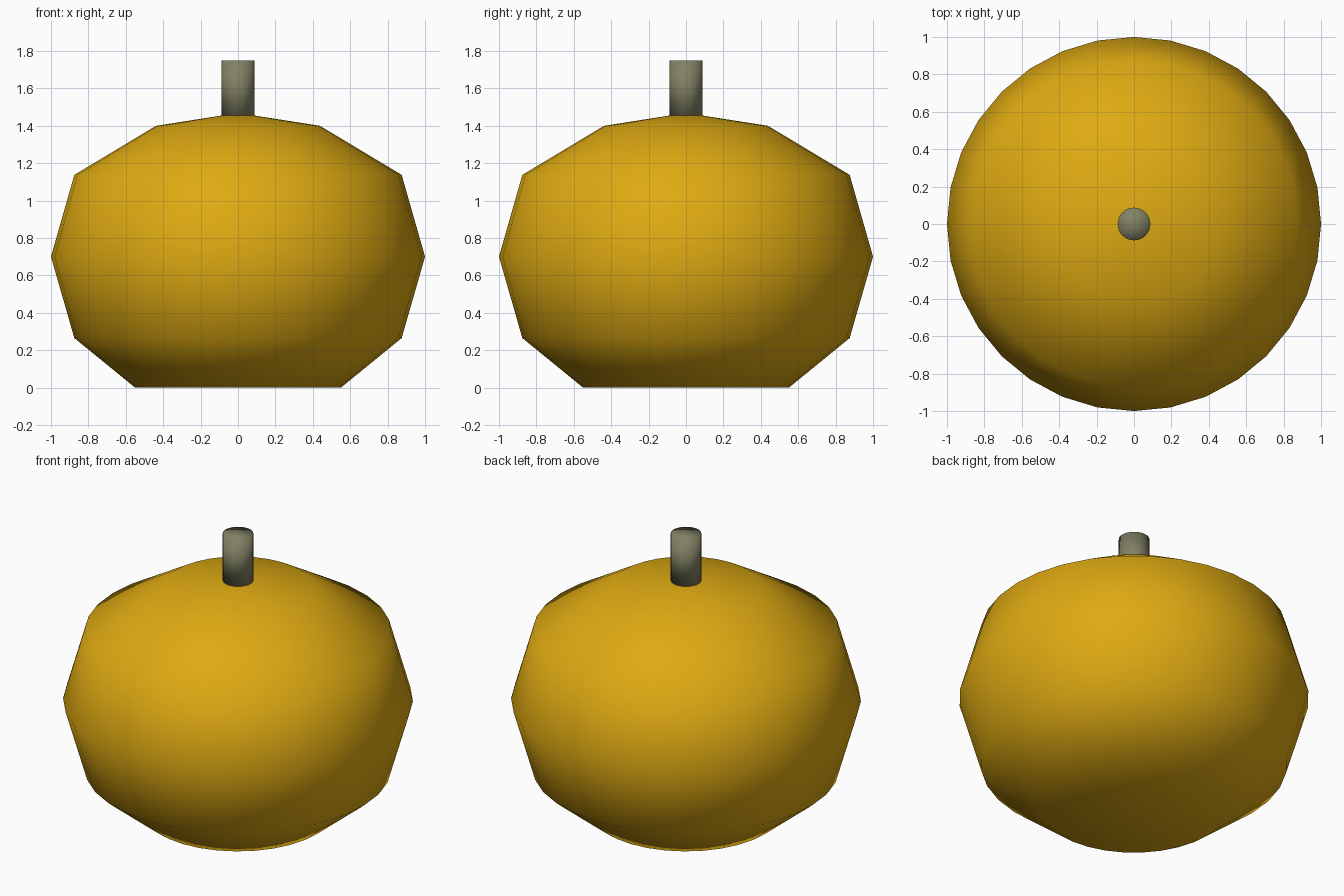
import bpy, bmesh, math

if "Cube" in bpy.data.objects:
    bpy.data.objects.remove(bpy.data.objects["Cube"])


def material(name, color):
    m = bpy.data.materials.new(name)
    m.diffuse_color = color
    m.use_nodes = True
    m.node_tree.nodes["Principled BSDF"].inputs["Base Color"].default_value = m.diffuse_color
    return m


def lathe(name, profile, sides, mat):
    """Revolve (radius, z) points, listed bottom to top, into a smooth closed solid."""
    bm = bmesh.new()
    rings = []
    for r, z in profile:
        if r == 0:
            rings.append([bm.verts.new((0, 0, z))] * sides)
        else:
            rings.append([bm.verts.new((r * math.cos(2 * math.pi * i / sides),
                                        r * math.sin(2 * math.pi * i / sides), z))
                          for i in range(sides)])
    for low, high in zip(rings, rings[1:]):
        for i in range(sides):
            j = (i + 1) % sides
            corners = [low[i], low[j], high[j], high[i]]
            bm.faces.new(list(dict.fromkeys(corners)))
    bmesh.ops.recalc_face_normals(bm, faces=bm.faces)
    for f in bm.faces:
        f.smooth = True
    mesh = bpy.data.meshes.new(name)
    bm.to_mesh(mesh)
    bm.free()
    mesh.materials.append(mat)
    obj = bpy.data.objects.new(name, mesh)
    bpy.context.collection.objects.link(obj)
    return obj


# squat round gourd body with a flat base
lathe("body",
      [(0, 0), (0.55, 0), (0.875, 0.265), (1, 0.7),
       (0.875, 1.138), (0.438, 1.4), (0.0875, 1.455), (0, 1.455)],
      32, material("gourd_yellow", (0.73, 0.40, 0.006, 1)))

# straight stem standing on the crown
lathe("stem", [(0, 1.45), (0.0875, 1.45), (0.0875, 1.75), (0, 1.75)],
      32, material("stem_green", (0.22, 0.22, 0.13, 1)))
